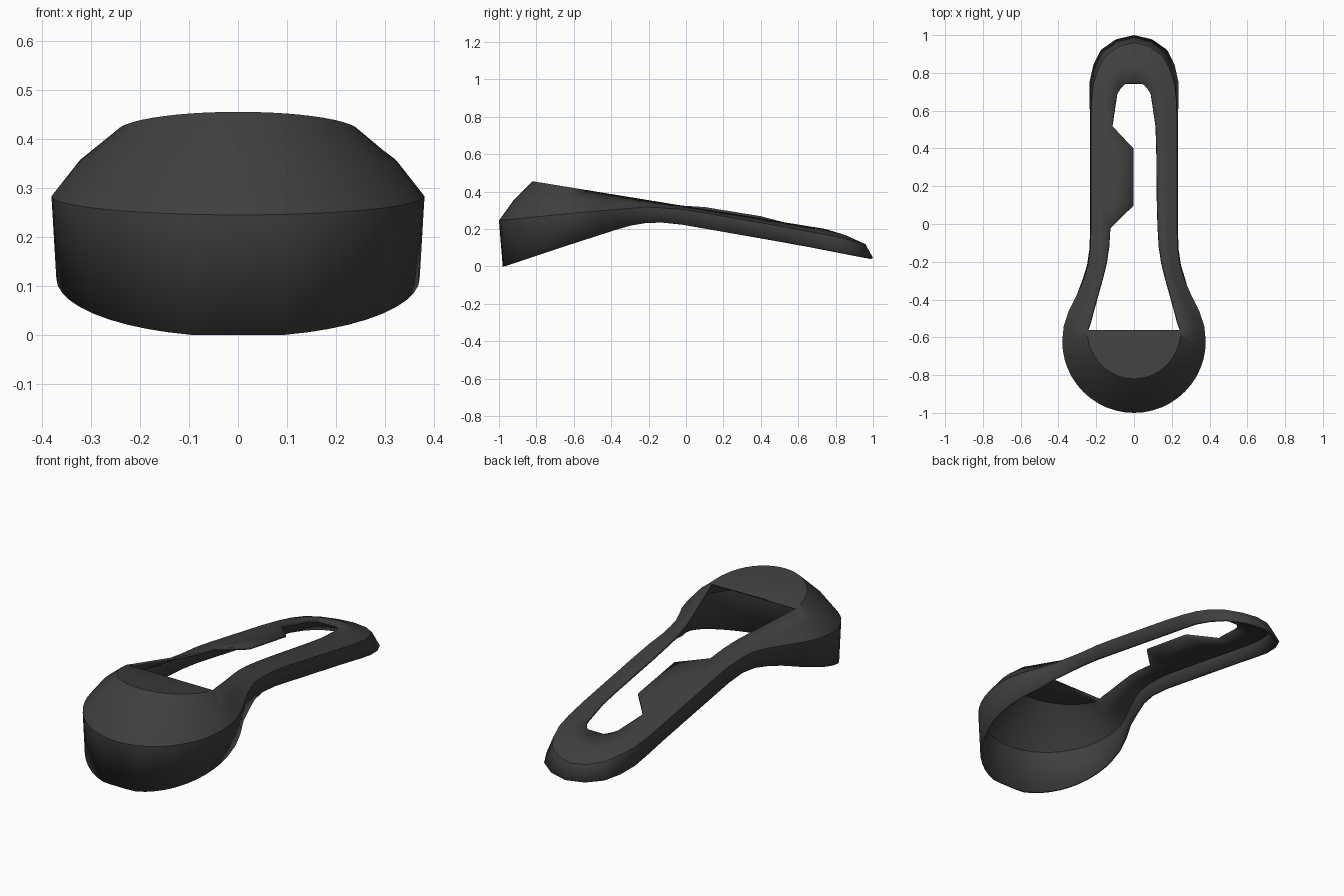
import bpy, bmesh, math

if "Cube" in bpy.data.objects:
    bpy.data.objects.remove(bpy.data.objects["Cube"])


def interp(table, y):
    """Piecewise-linear height along the length."""
    if y <= table[0][0]:
        return table[0][1]
    for (y0, z0), (y1, z1) in zip(table, table[1:]):
        if y <= y1:
            return z0 + (z1 - z0) * (y - y0) / (y1 - y0)
    return table[-1][1]


# Side-view height profiles (y, z)
BOTTOM = [(-0.98, 0), (-0.32, 0.213), (-0.25, 0.228), (-0.18, 0.236), (-0.08, 0.234), (1, 0.045)]
CREASE = [(-1, 0.245), (-0.6, 0.285), (-0.2, 0.318), (0, 0.303),
          (0.5, 0.215), (0.82, 0.155), (0.96, 0.118)]


def top_z(y):
    return 0.455 - 0.163 * (y + 0.82)


# Half-plan stations: crease x, y and inner edge x, y; head arc first
stations = []
ARC = 12
for i in range(ARC + 1):
    a = math.radians(-90 + 90 * i / ARC)
    c, s = math.cos(a), math.sin(a)
    stations.append((0.38 * c, -0.62 + 0.38 * s, 0.248 * c, -0.562 + 0.258 * s))
stations += [
    (0.372, -0.54, 0.236, -0.525), (0.345, -0.46, 0.219, -0.46),
    (0.303, -0.375, 0.195, -0.375), (0.267, -0.295, 0.172, -0.295),
    (0.243, -0.215, 0.149, -0.21), (0.231, -0.13, 0.134, -0.12),
    (0.228, -0.02, 0.127, -0.02), (0.228, 0.10, 0.123, 0.10),
    (0.228, 0.40, 0.120, 0.40), (0.228, 0.52, 0.116, 0.52),
    (0.225, 0.65, 0.098, 0.64), (0.215, 0.74, 0.090, 0.69),
    (0.190, 0.82, 0.075, 0.715), (0.150, 0.89, 0.058, 0.735),
    (0.080, 0.94, 0.045, 0.745), (0.0, 0.96, 0.0, 0.745)]


def section(st):
    """Cross-section of the shell: bottom rim, crease, bulge, inner edge."""
    x, y, ix, iy = st
    t = max(0, (y - 0.6) / 0.36)
    if y < -0.3:
        k = 0.974
        bx, by = x * k, -0.62 + (y + 0.62) * (k if y < -0.62 else 1)
        by = max(by, -0.98) if y < -0.62 else by
    else:
        bx, by = x * (1.02 + 0.18 * t), y + 0.04 * t
    crease = (x, y, interp(CREASE, y))
    inner = (ix, iy, top_z(iy))
    mid = [(p + q) / 2 for p, q in zip(crease, inner)]
    if y < -0.5:
        mid[0] *= 1.025
        mid[1] = -0.6 + (mid[1] + 0.6) * 1.025
        mid[2] += 0.009
    elif y > 0.7:
        mid[2] += 0.008
    return [(bx, by, interp(BOTTOM, by)), crease, mid, inner]


# Shell skin lofted around the whole loop
bm = bmesh.new()
right = [[bm.verts.new(p) for p in section(s)] for s in stations]
left = [[bm.verts.new((-p[0], p[1], p[2])) for p in section(s)] for s in stations[1:-1]]
loop = right + left[::-1]
for a, b in zip(loop, loop[1:] + loop[:1]):
    for j in range(3):
        bm.faces.new((a[j], b[j], b[j + 1], a[j + 1]))

# Flat cap on the head
bm.faces.new([r[3] for r in right[:ARC + 1]] + [r[3] for r in left[:ARC][::-1]])

# Side tab reaching into the slot
n = ARC + 6
edge = [left[n + k][3] for k in range(4)]
tip = [bm.verts.new((-0.003, y, top_z(y) + 0.012)) for y in (0.10, 0.40)]
bm.faces.new((edge[0], tip[0], edge[1]))
bm.faces.new((edge[1], tip[0], tip[1], edge[2]))
bm.faces.new((edge[2], tip[1], edge[3]))

bmesh.ops.recalc_face_normals(bm, faces=bm.faces)
bm.normal_update()
if sum(f.normal.z * f.calc_area() for f in bm.faces) < 0:
    bmesh.ops.reverse_faces(bm, faces=bm.faces)
mesh = bpy.data.meshes.new("slotted_clip_shell")
bm.to_mesh(mesh)
bm.free()
shell = bpy.data.objects.new("slotted_clip_shell", mesh)
bpy.context.collection.objects.link(shell)

# Dark finish
mat = bpy.data.materials.new("dark_grey")
mat.diffuse_color = (0.05, 0.05, 0.05, 1)
mat.use_nodes = True
mat.node_tree.nodes["Principled BSDF"].inputs["Base Color"].default_value = mat.diffuse_color
mesh.materials.append(mat)

# Smooth curves, sharp creases, thin wall
bpy.context.view_layer.objects.active = shell
shell.select_set(True)
bpy.ops.object.shade_smooth_by_angle(angle=math.radians(25))
wall = shell.modifiers.new("wall", 'SOLIDIFY')
wall.thickness = 0.012
wall.offset = -1
